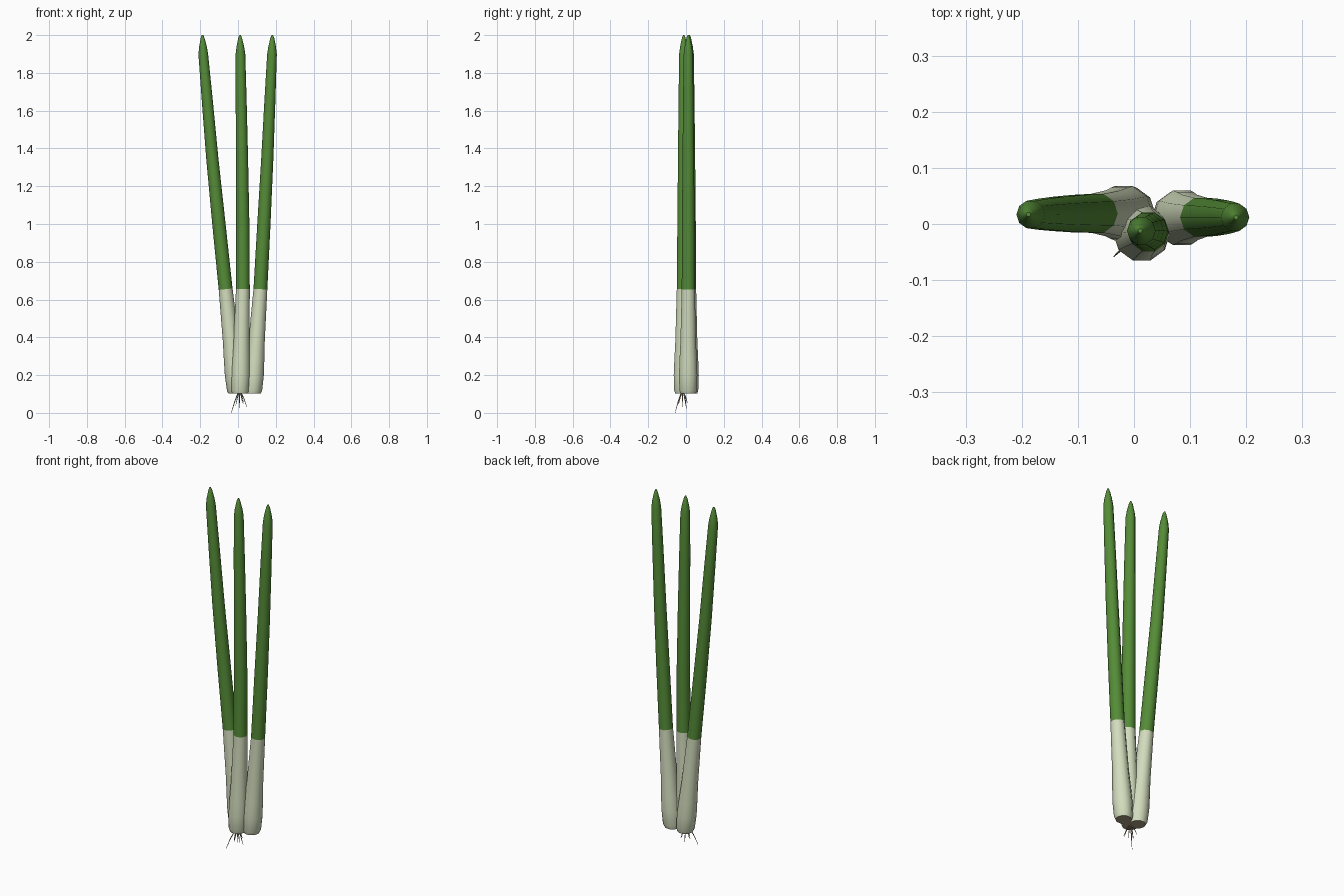
import bpy, bmesh, math
from mathutils import Vector

cube = bpy.data.objects.get("Cube")
if cube:
    bpy.data.objects.remove(cube, do_unlink=True)


def material(name, colour):
    m = bpy.data.materials.new(name)
    m.use_nodes = True
    m.diffuse_color = (*colour, 1)
    m.node_tree.nodes["Principled BSDF"].inputs["Base Color"].default_value = (*colour, 1)
    return m


GREEN = material("leaf green", (0.09, 0.262, 0.038))
WHITE = material("pale stem", (0.65, 0.72, 0.51))
TAN = material("root tan", (0.40, 0.33, 0.22))
SIDES = 10
SPLIT = 0.655  # height where the pale stem turns green

# Height and radius of each ring, from base to tip
PROFILE = [(0.102, 0.042), (0.12, 0.048), (0.2, 0.051), (0.28, 0.048), (0.38, 0.043),
           (SPLIT, 0.0365), (1.0, 0.035), (1.35, 0.032), (1.65, 0.029), (1.9, 0.0255),
           (1.94, 0.02), (1.985, 0.01), (2.0, 0.004)]


def centre_at(path, z):
    """Smooth interpolation of the stalk's centre line at height z."""
    for i in range(len(path) - 1):
        a, b = path[i], path[i + 1]
        if z <= b[2] or i == len(path) - 2:
            t = (z - a[2]) / (b[2] - a[2])
            return Vector(a).lerp(Vector(b), t)


def finish(name, bm, mats):
    bmesh.ops.recalc_face_normals(bm, faces=bm.faces)
    mesh = bpy.data.meshes.new(name)
    bm.to_mesh(mesh)
    bm.free()
    for m in mats:
        mesh.materials.append(m)
    obj = bpy.data.objects.new(name, mesh)
    bpy.context.collection.objects.link(obj)
    bpy.ops.object.select_all(action='DESELECT')
    obj.select_set(True)
    bpy.context.view_layer.objects.active = obj
    bpy.ops.object.shade_smooth_by_angle(angle=math.radians(50))
    return obj


def tube(bm, centres, radii, sides, tilt=True):
    """Skin rings along a centre line and cap both ends."""
    rings = []
    for i, (c, r) in enumerate(zip(centres, radii)):
        d = centres[min(i + 1, len(centres) - 1)] - centres[max(i - 1, 0)]
        ring = []
        for k in range(sides):
            a = 2 * math.pi * k / sides
            p = Vector((math.cos(a) * r, math.sin(a) * r, 0))
            if tilt and 0 < i < len(centres) - 1:
                p.z = -(p.x * d.x + p.y * d.y) / d.z
            ring.append(bm.verts.new(c + p))
        rings.append(ring)
    bands = []
    for low, high in zip(rings, rings[1:]):
        bands.append([bm.faces.new((low[k], low[(k + 1) % sides],
                                    high[(k + 1) % sides], high[k])) for k in range(sides)])
    base = bm.faces.new(rings[0][::-1])
    bands[-1].append(bm.faces.new(rings[-1]))
    return base, bands


def stalk(name, path):
    bm = bmesh.new()
    centres = [centre_at(path, z) for z, r in PROFILE]
    base, bands = tube(bm, centres, [r for z, r in PROFILE], SIDES)
    for (z, r), band in zip(PROFILE, bands):
        for f in band:
            f.material_index = 0 if z >= SPLIT else 1
    # Brown root plate inset into the pale underside
    base.material_index = 1
    bmesh.ops.inset_region(bm, faces=[base], thickness=0.01)
    base.material_index = 2
    finish(name, bm, [GREEN, WHITE, TAN])


stalk("right_stalk", [(-0.008, 0.019, 0.1), (-0.066, 0.019, 0.66), (-0.132, 0.018, 1.3),
                      (-0.184, 0.017, 1.9), (-0.188, 0.017, 2.0)])
stalk("middle_stalk", [(0.011, -0.017, 0.1), (0.026, -0.014, 0.66), (0.025, -0.012, 1.1),
                       (0.013, -0.012, 1.9), (0.011, -0.012, 2.0)])
stalk("left_stalk", [(0.078, 0.011, 0.1), (0.119, 0.012, 0.66), (0.153, 0.012, 1.3),
                     (0.18, 0.012, 1.9), (0.182, 0.012, 2.0)])

# Fine roots under the middle stalk
ROOT_TIPS = [(-0.036, -0.058, 0.0), (0.047, -0.02, 0.03), (0.024, 0.008, 0.05),
             (-0.012, -0.02, 0.04), (0.008, 0.003, 0.02), (0.03, -0.045, 0.05),
             (-0.02, 0.0, 0.055), (0.005, -0.04, 0.045)]
bm = bmesh.new()
hub = Vector((0.009, -0.017, 0.106))
for tip in ROOT_TIPS:
    end = Vector(tip)
    start = hub.lerp(Vector((end.x, end.y, hub.z)), 0.2)
    middle = start.lerp(end, 0.5) + Vector((0, 0, 0.006))
    tube(bm, [start, middle, end], [0.0032, 0.0026, 0.001], 5, tilt=False)
finish("roots", bm, [TAN])
